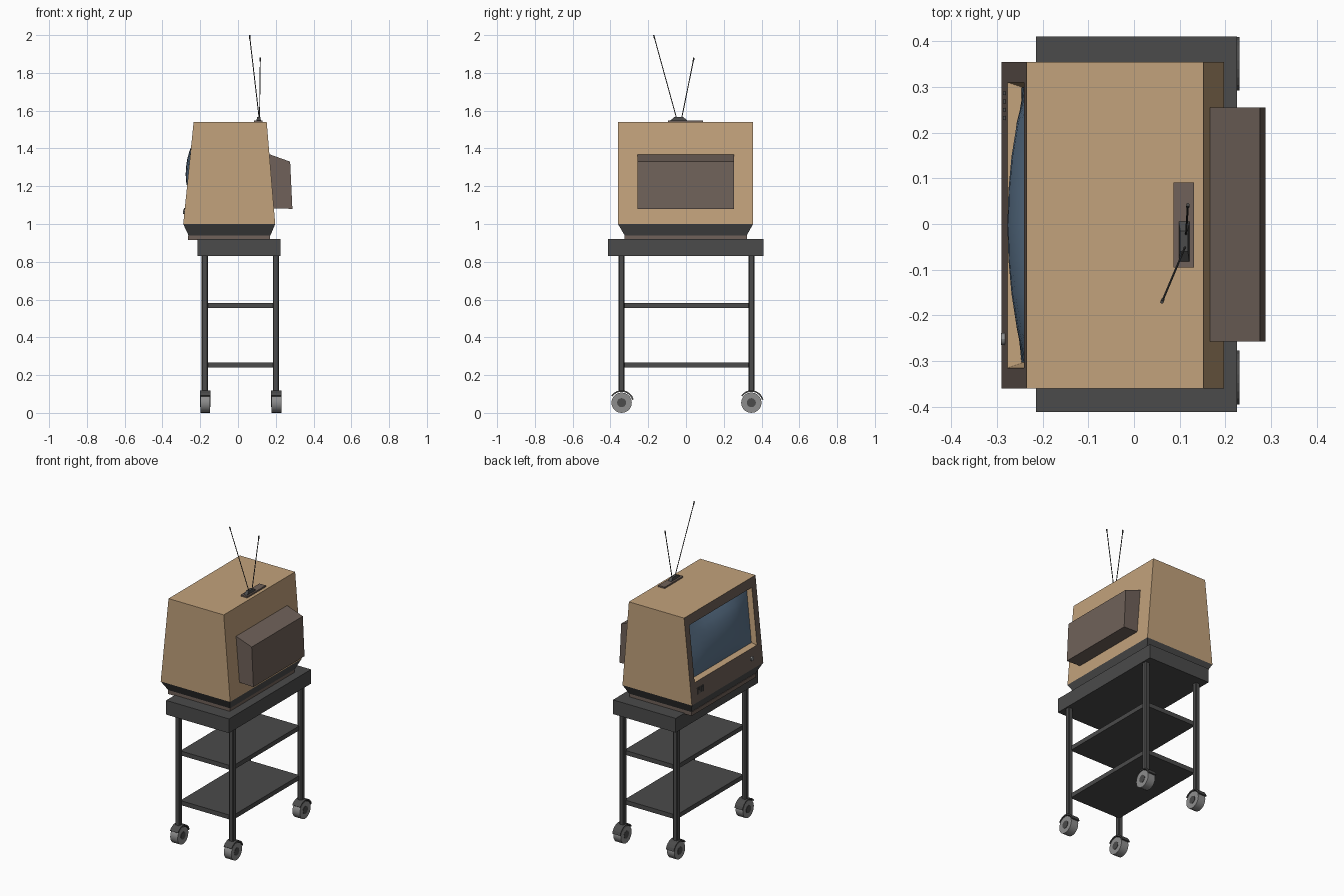
import bpy, math
from mathutils import Vector

if "Cube" in bpy.data.objects:
    bpy.data.objects.remove(bpy.data.objects["Cube"])


def material(name, rgb):
    m = bpy.data.materials.new(name)
    m.diffuse_color = (*rgb, 1)
    m.use_nodes = True
    m.node_tree.nodes["Principled BSDF"].inputs["Base Color"].default_value = m.diffuse_color
    return m


TAN = material("tan", (0.54, 0.36, 0.20))
BROWN = material("brown", (0.16, 0.12, 0.10))
DARK = material("dark", (0.07, 0.07, 0.07))
GLASS = material("glass", (0.11, 0.18, 0.27))
RUBBER = material("wheel_grey", (0.27, 0.27, 0.27))


def mesh(name, verts, faces, mats, slots=None):
    me = bpy.data.meshes.new(name)
    me.from_pydata(verts, [], faces)
    for m in mats:
        me.materials.append(m)
    for p, s in zip(me.polygons, slots or []):
        p.material_index = s
    ob = bpy.data.objects.new(name, me)
    bpy.context.collection.objects.link(ob)
    return ob


def rect(x0, x1, y0, y1, z):
    return [(x0, y0, z), (x1, y0, z), (x1, y1, z), (x0, y1, z)]


HULL = [(3, 2, 1, 0), (4, 5, 6, 7), (0, 1, 5, 4), (1, 2, 6, 5), (2, 3, 7, 6), (3, 0, 4, 7)]


def frustum(name, low, high, mat):
    return mesh(name, rect(*low) + rect(*high), HULL, [mat])


def box(name, x0, x1, y0, y1, z0, z1, mat, bevel=0):
    ob = frustum(name, (x0, x1, y0, y1, z0), (x0, x1, y0, y1, z1), mat)
    if bevel:
        b = ob.modifiers.new("bevel", 'BEVEL')
        b.width, b.segments = bevel, 1
    return ob


def rod(name, a, b, r, mat, sides=8):
    a, b = Vector(a), Vector(b)
    d = b - a
    bpy.ops.mesh.primitive_cylinder_add(vertices=sides, radius=r, depth=d.length, location=(a + b) / 2)
    ob = bpy.context.object
    ob.rotation_euler = d.to_track_quat('Z', 'Y').to_euler()
    ob.name = name
    ob.data.materials.append(mat)
    if sides > 8:
        bpy.ops.object.shade_smooth_by_angle()
    return ob


def face_x(z):
    # sloping plane of the screen side
    return -0.29 + (z - 1.0) * 0.055 / 0.54


# cabinet with recessed screen opening
def opening(y0, y1, z0, z1, dx):
    return [(face_x(z) + dx, y, z) for y, z in ((y0, z0), (y1, z0), (y1, z1), (y0, z1))]


v = rect(-0.29, 0.197, -0.36, 0.355, 1.0) + rect(-0.235, 0.152, -0.36, 0.355, 1.54)
v += opening(-0.315, 0.31, 1.125, 1.48, 0) + opening(-0.303, 0.298, 1.137, 1.468, 0.035)
outer, inner, back = (0, 3, 7, 4), (8, 9, 10, 11), (12, 13, 14, 15)
faces = HULL[:5]
slots = [0] * 5
for i in range(4):
    j = (i + 1) % 4
    faces += [(outer[i], inner[i], inner[j], outer[j]), (inner[i], back[i], back[j], inner[j])]
    slots += [1, 0]
faces.append(back[::-1])
slots.append(1)
mesh("cabinet", v, faces, [TAN, BROWN], slots)

# bulging screen
n = 8
sv, sf = [], []
for j in range(n + 1):
    for i in range(n + 1):
        u, w = 2 * i / n - 1, 2 * j / n - 1
        z = 1.3025 + 0.166 * w
        bulge = 0.046 * (1 - u * u) ** 0.8 * (1 - w * w) ** 0.8
        sv.append((face_x(z) + 0.03 - bulge, -0.0025 + 0.301 * u, z))
for j in range(n):
    for i in range(n):
        a = j * (n + 1) + i
        sf.append((a, a + n + 1, a + n + 2, a + 1))
screen = mesh("screen", sv, sf, [GLASS])
for p in screen.data.polygons:
    p.use_smooth = True

# tapered plinth and foot
frustum("plinth", (-0.262, 0.172, -0.325, 0.322, 0.94), (-0.29, 0.197, -0.36, 0.355, 1.0), DARK)
box("plinth_foot", -0.265, 0.17, -0.325, 0.322, 0.915, 0.94, BROWN)

# tube housing behind the cabinet
prof = [(0.14, 1.085), (0.288, 1.08), (0.276, 1.33), (0.15, 1.375)]
mesh("rear_housing", [(x, y, z) for y in (-0.257, 0.255) for x, z in prof], HULL, [BROWN])

# controls on the front panel
x = face_x(1.065)
rod("knob", (x + 0.005, -0.252, 1.065), (x - 0.008, -0.252, 1.065), 0.013, RUBBER, 12)
for y in (0.232, 0.25, 0.268, 0.286):
    box("vent_slot", x - 0.003, x + 0.006, y - 0.004, y + 0.004, 1.045, 1.085, DARK)

# antenna
box("antenna_plate", 0.086, 0.131, -0.095, 0.091, 1.535, 1.549, BROWN)
frustum("antenna_mount", (0.098, 0.121, -0.082, 0.006, 1.549), (0.101, 0.118, -0.06, -0.015, 1.567), DARK)
for a, b in (((0.112, -0.05, 1.56), (0.061, -0.171, 2.0)), ((0.114, -0.023, 1.56), (0.118, 0.042, 1.88))):
    rod("antenna_rod", a, b, 0.0025, DARK, 6)
    a, b = Vector(a), Vector(b)
    rod("antenna_tip", b - (b - a).normalized() * 0.02, b, 0.004, DARK, 6)

# cart top and shelves
box("cart_top", -0.215, 0.225, -0.412, 0.41, 0.83, 0.92, DARK)
for z in (0.24, 0.555):
    box("cart_shelf", -0.17, 0.195, -0.335, 0.34, z, z + 0.028, DARK)

# legs with casters
for lx in (-0.176, 0.2):
    for ly in (-0.341, 0.346):
        box("cart_leg", lx - 0.016, lx + 0.016, ly - 0.016, ly + 0.016, 0.11, 0.84, DARK, 0.005)
        cx = lx + 0.003
        rod("caster_wheel", (cx - 0.026, ly, 0.054), (cx + 0.026, ly, 0.054), 0.054, RUBBER, 20)
        rod("caster_hub", (cx - 0.028, ly, 0.054), (cx + 0.028, ly, 0.054), 0.024, DARK, 16)
        # curved fender over the wheel
        steps, fv, ff = 8, [], []
        for k in range(steps + 1):
            t = math.radians(15 + 130 * k / steps)
            for dx, r in ((-0.028, 0.058), (0.028, 0.058), (0.028, 0.066), (-0.028, 0.066)):
                fv.append((cx + dx, ly + r * math.cos(t), 0.054 + r * math.sin(t)))
        for k in range(steps):
            for q in range(4):
                a, b = 4 * k + q, 4 * k + (q + 1) % 4
                ff.append((a, b, b + 4, a + 4))
        ff += [(3, 2, 1, 0), tuple(4 * steps + q for q in range(4))]
        mesh("caster_fender", fv, ff, [DARK])
